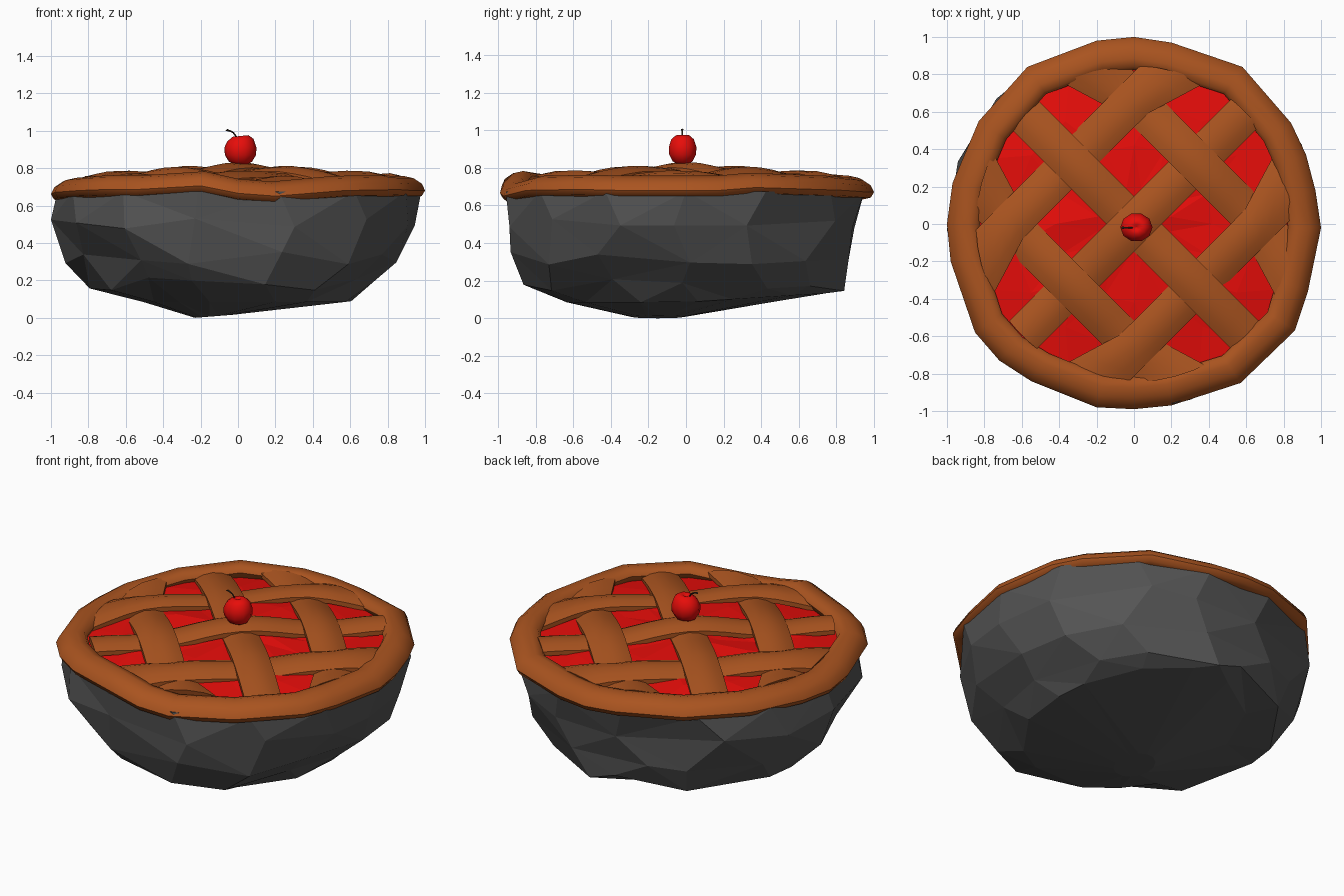
import bpy, bmesh, math, random
from mathutils import Vector

if "Cube" in bpy.data.objects:
    bpy.data.objects.remove(bpy.data.objects["Cube"])

random.seed(4)


def mat(name, rgb):
    m = bpy.data.materials.new(name)
    m.diffuse_color = (*rgb, 1)
    m.use_nodes = True
    m.node_tree.nodes["Principled BSDF"].inputs["Base Color"].default_value = m.diffuse_color
    return m


CRUST = mat("crust", (0.40, 0.088, 0.014))
RED = mat("cherry_red", (0.80, 0.004, 0.003))
STEM = mat("stem_brown", (0.03, 0.02, 0.012))
ROCK = mat("rock_grey", (0.09, 0.09, 0.09))


def make(name, verts, faces, material, smooth=None):
    me = bpy.data.meshes.new(name)
    me.from_pydata([tuple(v) for v in verts], [], faces)
    bm = bmesh.new()
    bm.from_mesh(me)
    bmesh.ops.recalc_face_normals(bm, faces=bm.faces)
    bm.to_mesh(me)
    bm.free()
    me.materials.append(material)
    if smooth:
        me.polygons.foreach_set("use_smooth", [True] * len(me.polygons))
        me.set_sharp_from_angle(angle=math.radians(smooth))
    ob = bpy.data.objects.new(name, me)
    bpy.context.collection.objects.link(ob)
    return ob


def loft(name, rings, material, smooth=None, closed=False, tris=False):
    """Skin equal-length closed rings; cap the ends unless the rings close up."""
    n, k = len(rings[0]), len(rings)
    verts = [v for r in rings for v in r]
    faces = []
    for i in range(k if closed else k - 1):
        for j in range(n):
            a, b = i * n + j, i * n + (j + 1) % n
            c, d = ((i + 1) % k) * n + (j + 1) % n, ((i + 1) % k) * n + j
            if not tris:
                faces.append((a, b, c, d))
            elif (verts[a] - verts[c]).length < (verts[b] - verts[d]).length:
                faces += [(a, b, c), (a, c, d)]
            else:
                faces += [(a, b, d), (b, c, d)]
    if not closed:
        faces += [tuple(range(n)), tuple(range((k - 1) * n, k * n))]
    return make(name, verts, faces, material, smooth)


# Rock bowl: lopsided jittered rings (z, left, right, front, back), flat facets
levels = [(0.675, 0.965, 0.98, 0.975, 0.965), (0.50, 1.0, 0.95, 0.965, 0.905),
          (0.32, 0.90, 0.84, 0.935, 0.87), (0.18, 0.80, 0.70, 0.85, 0.84),
          (0.085, 0.50, 0.60, 0.64, 0.75)]
N = 14
rings = []
for i, (z, l, r, f, b) in enumerate(levels):
    ring = []
    for j in range(N):
        a = math.tau * (j + (random.uniform(-.28, .28) if i else 0)) / N
        c, s = math.cos(a), math.sin(a)
        k = random.uniform(0.99, 1.03) if i else 1
        k *= 1 + 0.02 * abs(math.sin(2 * a))
        if i in (2, 3) and c < 0 and s < 0:      # steeper front-left flank
            k *= 1 - 0.06 * abs(math.sin(2 * a))
        dz = random.uniform(-0.035, 0.035) if 0 < i < 4 else 0
        if i == 4:
            dz = 0.05 * max(0, s)
        ring.append(Vector((max(-1, (r if c > 0 else l) * c * k),
                            (b if s > 0 else f) * s * k, z + dz)))
    rings.append(ring)
rings.append([Vector((-0.13 + 0.1 * math.cos(math.tau * j / N),
                      -0.15 + 0.14 * math.sin(math.tau * j / N),
                      0.008 + 0.008 * math.cos(math.tau * j / N))) for j in range(N)])
loft("rock_bowl", rings, ROCK, tris=True)

# Red filling: faceted shallow dome
rings = []
for r, n in ((0.9, 0), (0.66, 1), (0.42, 0), (0.2, 1), (0.03, 0)):
    rings.append([Vector((r * math.cos(math.tau * (j + n / 2) / 16),
                          r * math.sin(math.tau * (j + n / 2) / 16),
                          0.755 - 0.085 * r * r + (random.uniform(-.012, .012) if r < .9 else 0)))
                  for j in range(16)])
loft("filling", rings, RED, tris=True)

# Crust rim: rounded section swept round the outline (outer x, outer y, centre z)
outline = [(1.0, -0.02, .70), (0.97, 0.18, .70), (0.92, 0.37, .715), (0.84, 0.54, .71),
           (0.58, 0.84, .70), (0.2, 0.97, .69), (0, 1.0, .69), (-0.2, 0.98, .70),
           (-0.57, 0.84, .71), (-0.83, 0.55, .70), (-0.97, 0.22, .69), (-1.0, 0, .68),
           (-0.98, -0.2, .69), (-0.85, -0.58, .70), (-0.72, -0.73, .705),
           (-0.55, -0.84, .705), (-0.2, -0.98, .725), (0, -0.99, .685), (0.2, -0.97, .67),
           (0.57, -0.85, .70), (0.86, -0.57, .705), (0.93, -0.36, .70)]
rings = []
for x, y, z in outline:
    out = Vector((x, y, 0)).normalized()
    mid = Vector((x, y, z)) - out * 0.088
    ring = []
    for j in range(10):
        a = math.tau * j / 10
        u, w = 0.088 * math.cos(a), 0.055 * math.sin(a)
        ring.append(mid + out * u + Vector((0, 0, w - 0.22 * u)))
    rings.append(ring)
loft("crust_rim", rings, CRUST, smooth=50, closed=True)


# Woven lattice strips: arched section, ends trimmed to the rim circle;
# the outer strips flare inwards and lift a little at their ends
def strip(name, angle, offset, sign, width=0.105):
    along = Vector((math.cos(angle), math.sin(angle), 0))
    side = Vector((-along.y, along.x, 0))
    section = [(-1, -.055), (-1, -.028), (-.55, -.008), (0, 0),
               (.55, -.008), (1, -.028), (1, -.055)]
    out = (offset > 0) - (offset < 0)
    rings = []
    for i in range(17):
        t = -1 + i / 8
        end = max(0, (abs(t) - 0.62) / 0.38)
        ring = []
        for s, h in section:
            v = offset + s * width - out * 0.1 * end * (1 - s * out) / 2
            u = t * math.sqrt(0.845 ** 2 - v * v)
            r2 = u * u + v * v
            z = 0.812 - 0.115 * r2 + sign * 0.02 * math.cos(math.pi * u / 0.47)
            ring.append(along * u + side * v + Vector((0, 0, z + h + 0.025 * end)))
        rings.append(ring)
    loft(name, rings, CRUST, smooth=40)


for d, (angle, s) in enumerate(((math.pi / 4, 1), (-math.pi / 4, -1))):
    for i, off in enumerate((-0.47, 0, 0.47)):
        strip(f"lattice_strip_{d}_{i}", angle, off, s if off == 0 else -s)

# Cherry: lathed profile with a dimple on top
profile = [(0.03, 0.818), (0.062, 0.835), (0.083, 0.87), (0.086, 0.91),
           (0.070, 0.95), (0.042, 0.972), (0.018, 0.972), (0.004, 0.96)]
loft("cherry", [[Vector((0.013 + r * math.cos(math.tau * j / 10),
                         -0.018 + 0.9 * r * math.sin(math.tau * j / 10),
                         z + (0.1 * r * math.cos(math.tau * j / 10) if z > .94 else 0)))
                 for j in range(10)] for r, z in profile], RED, smooth=60)

# Cherry stem: thin curved taper
path = [(0.005, 0.95, .004), (-0.012, 0.972, .004), (-0.025, 0.990, .004),
        (-0.045, 1.0, .005), (-0.062, 1.004, .007)]
loft("cherry_stem", [[Vector((x + r * 0.7 * math.cos(math.tau * j / 6),
                              -0.02 + r * math.sin(math.tau * j / 6),
                              z + r * 0.7 * math.cos(math.tau * j / 6)))
                      for j in range(6)] for x, z, r in path], STEM, smooth=60)
